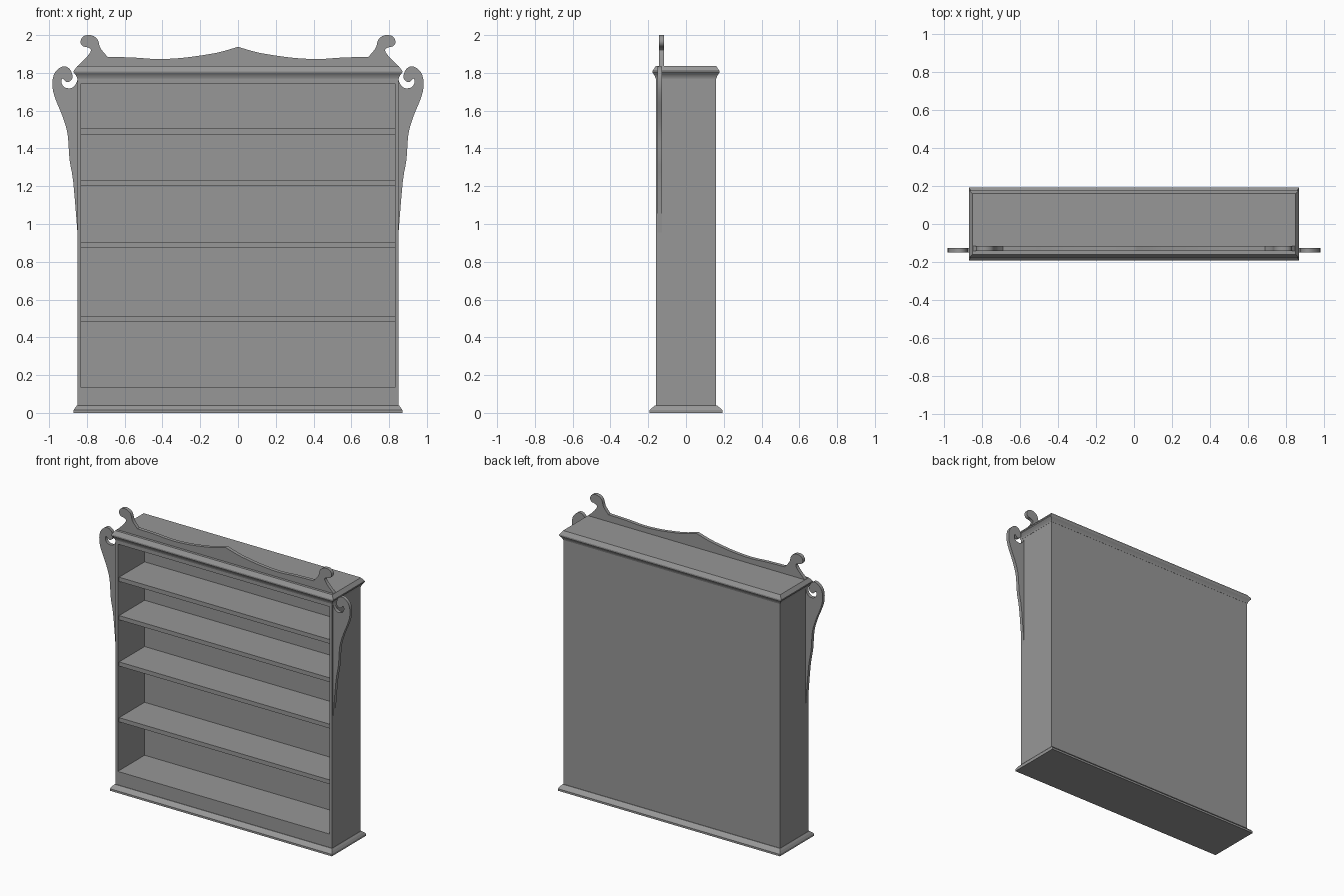
import bpy, bmesh, math
from mathutils import Vector

if "Cube" in bpy.data.objects:
    bpy.data.objects.remove(bpy.data.objects["Cube"], do_unlink=True)

grey = bpy.data.materials.new("plain_grey")
grey.use_nodes = True
colour = (0.31, 0.31, 0.31, 1)
grey.diffuse_color = colour
grey.node_tree.nodes["Principled BSDF"].inputs["Base Color"].default_value = colour

HALF_W, HALF_D = 0.85, 0.16


def finish(name, bm, smooth=False):
    bmesh.ops.recalc_face_normals(bm, faces=bm.faces)
    mesh = bpy.data.meshes.new(name)
    bm.to_mesh(mesh)
    bm.free()
    mesh.materials.append(grey)
    obj = bpy.data.objects.new(name, mesh)
    bpy.context.collection.objects.link(obj)
    if smooth:
        bpy.ops.object.select_all(action="DESELECT")
        obj.select_set(True)
        bpy.context.view_layer.objects.active = obj
        bpy.ops.object.shade_smooth_by_angle(angle=math.radians(35))
    return obj


def loft(name, rings, smooth=False):
    """Skin a chain of four-cornered rings and cap both ends."""
    bm = bmesh.new()
    loops = [[bm.verts.new(p) for p in ring] for ring in rings]
    for a, b in zip(loops, loops[1:]):
        for i in range(4):
            j = (i + 1) % 4
            bm.faces.new((a[i], a[j], b[j], b[i]))
    bm.faces.new(loops[0])
    bm.faces.new(loops[-1])
    return finish(name, bm, smooth)


def flat_ring(x, y, z):
    return [(-x, -y, z), (x, -y, z), (x, y, z), (-x, y, z)]


def upright_ring(x, y, z0, z1):
    return [(-x, y, z0), (x, y, z0), (x, y, z1), (-x, y, z1)]


def moulding(name, profile):
    # profile rows: side overhang, front overhang, height
    return loft(name, [flat_ring(HALF_W + sx, HALF_D + sy, z) for sx, sy, z in profile])


def smooth_path(points, steps=3):
    """Catmull-Rom curve through an open list of points."""
    pts = [Vector(p) for p in points]
    pts = [pts[0]] + pts + [pts[-1]]
    out = []
    for a, b, c, d in zip(pts, pts[1:], pts[2:], pts[3:]):
        for k in range(steps):
            t = k / steps
            out.append(0.5 * (2 * b + (c - a) * t + (2 * a - 5 * b + 4 * c - d) * t ** 2
                              + (3 * b - a - 3 * c + d) * t ** 3))
    return out + [pts[-1]]


def plate(name, outline, y0, y1):
    bm = bmesh.new()
    face = bm.faces.new([bm.verts.new((p[0], y0, p[1])) for p in outline])
    new = bmesh.ops.extrude_face_region(bm, geom=[face])["geom"]
    moved = [v for v in new if isinstance(v, bmesh.types.BMVert)]
    bmesh.ops.translate(bm, verts=moved, vec=(0, y1 - y0, 0))
    return finish(name, bm, True)


# Open-fronted case: outer shell folded inwards to the back panel
loft("case", [upright_ring(HALF_W, HALF_D, 0.03, 1.8),
              upright_ring(HALF_W, -HALF_D, 0.03, 1.8),
              upright_ring(0.83, -HALF_D, 0.135, 1.745),
              upright_ring(0.83, 0.14, 0.135, 1.745)])

# Shelves
for i, z in enumerate((0.48, 0.875, 1.203, 1.475)):
    loft(f"shelf_{i + 1}", [upright_ring(0.83, -0.145, z, z + 0.03),
                            upright_ring(0.83, 0.14, z, z + 0.03)])

# Base and cornice mouldings
moulding("base_moulding", [(0.02, 0.032, 0), (0.02, 0.032, 0.014),
                           (0.012, 0.018, 0.028), (0.002, 0.004, 0.04)])
moulding("cornice", [(0.001, 0.001, 1.77), (0.004, 0.004, 1.78), (0.01, 0.009, 1.79),
                     (0.02, 0.017, 1.802), (0.02, 0.017, 1.81), (0.001, 0, 1.836)])

# Crest board with a scroll at each end
wave = smooth_path([(0, 1.938), (0.06, 1.92), (0.13, 1.903), (0.28, 1.881),
                    (0.42, 1.873), (0.55, 1.881), (0.69, 1.885)])
scroll = smooth_path([(0.69, 1.885), (0.728, 1.93), (0.744, 1.979), (0.78, 2.0),
                      (0.818, 1.994), (0.834, 1.966), (0.823, 1.942), (0.8, 1.936),
                      (0.778, 1.922), (0.797, 1.888), (0.85, 1.834)])
half = wave + scroll[1:]
crest = half + [Vector((-p.x, p.y)) for p in reversed(half[1:])]
plate("crest_board", crest, -0.142, -0.117)

# Curled side brackets, mirrored
tail = smooth_path([(0.848, 0.93), (0.872, 1.22), (0.892, 1.342), (0.902, 1.475),
                    (0.929, 1.57), (0.966, 1.66), (0.982, 1.724), (0.976, 1.788),
                    (0.945, 1.826), (0.913, 1.834), (0.886, 1.814), (0.876, 1.777),
                    (0.888, 1.757), (0.908, 1.752), (0.93, 1.77), (0.934, 1.745),
                    (0.915, 1.722), (0.88, 1.72), (0.858, 1.742), (0.848, 1.772)])
for side, sign in (("left", 1), ("right", -1)):
    plate(f"{side}_bracket", [(sign * p.x, p.y) for p in tail], -0.15, -0.126)
